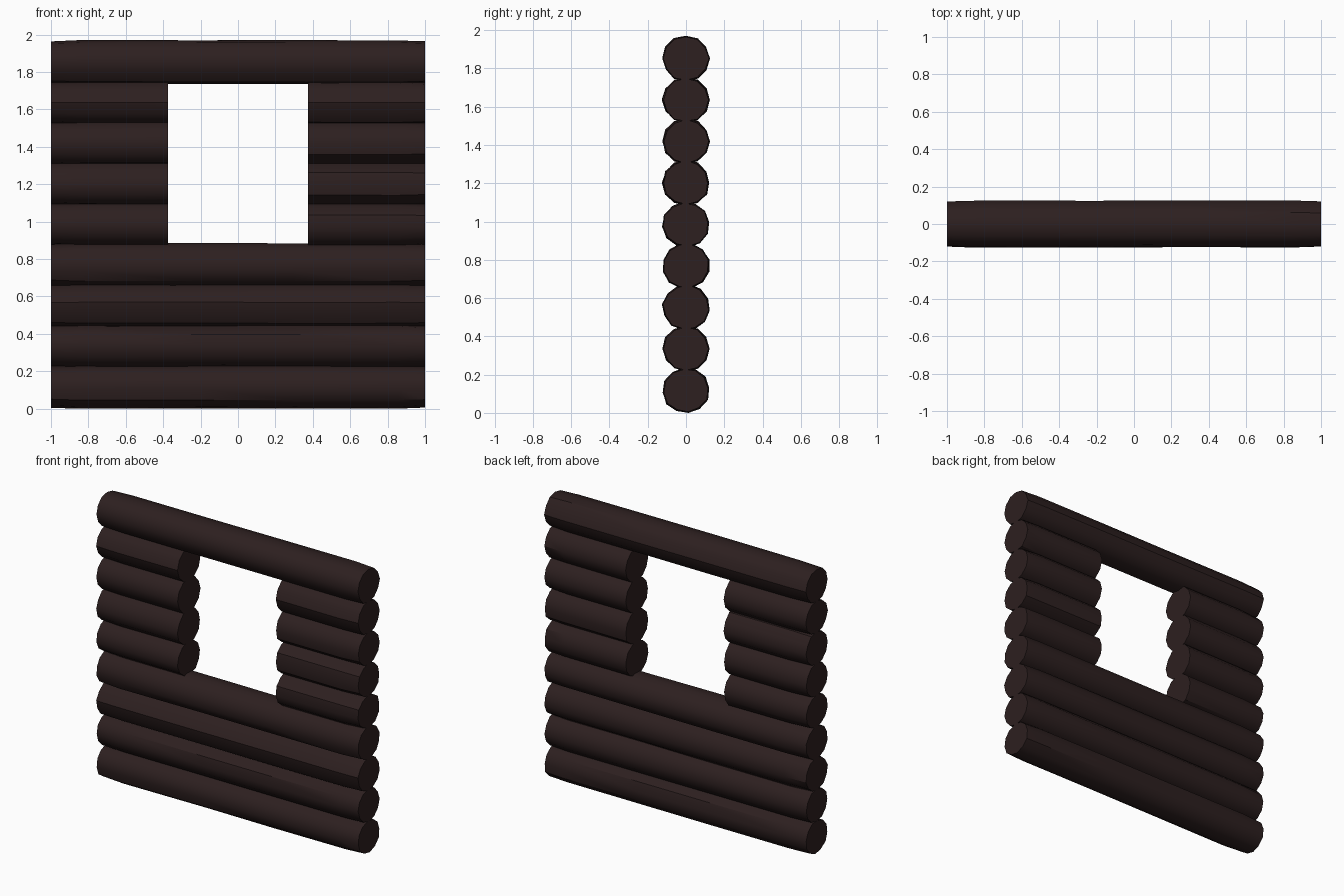
import bpy, bmesh, math, random

if "Cube" in bpy.data.objects:
    bpy.data.objects.remove(bpy.data.objects["Cube"])

random.seed(4)
SIDES = 12
PITCH = 0.2168
FIRST_Z = 0.118

bark = bpy.data.materials.new("dark_bark")
bark.diffuse_color = (0.026, 0.014, 0.014, 1)
bark.use_nodes = True
bark.node_tree.nodes["Principled BSDF"].inputs["Base Color"].default_value = bark.diffuse_color


def log(name, stations, z, phase):
    """Rough-hewn log along x; stations are (x, radius) pairs."""
    bm = bmesh.new()
    wobble = [random.uniform(-0.003, 0.003) for _ in range(SIDES)]
    rings = []
    for x, r in stations:
        ring = []
        for i in range(SIDES):
            a = 2 * math.pi * i / SIDES + phase
            rad = r + wobble[i] + random.uniform(-0.002, 0.002)
            # logs are slightly flattened where they rest on each other
            zz = z + rad * 0.97 * math.sin(a)
            ring.append(bm.verts.new((x, rad * math.cos(a), max(0, zz))))
        rings.append(ring)
    for a, b in zip(rings, rings[1:]):
        for i in range(SIDES):
            j = (i + 1) % SIDES
            bm.faces.new((a[i], a[j], b[j], b[i]))
    bm.faces.new(rings[0])
    bm.faces.new(rings[-1])
    bmesh.ops.recalc_face_normals(bm, faces=bm.faces)
    me = bpy.data.meshes.new(name)
    bm.to_mesh(me)
    bm.free()
    me.materials.append(bark)
    ob = bpy.data.objects.new(name, me)
    bpy.context.collection.objects.link(ob)
    bpy.context.view_layer.objects.active = ob
    ob.select_set(True)
    bpy.ops.object.shade_smooth_by_angle(angle=math.radians(35))
    ob.select_set(False)


END, MID = 0.117, 0.123
full = [(-1, END), (-0.84, MID), (-0.2, MID), (0.3, MID), (0.86, MID), (1, END)]
left = [(-1, END), (-0.84, MID), (-0.375, MID)]
right = [(0.375, MID), (0.86, MID), (1, END)]

# Nine courses; courses 4 to 7 are split by the window opening
for row in range(9):
    z = FIRST_Z + row * PITCH
    phase = math.radians(random.choice([0, 6, 15, 22]))
    if 4 <= row <= 7:
        log(f"left_log_{row}", left, z, phase)
        log(f"right_log_{row}", right, z, phase)
    else:
        log(f"full_log_{row}", full, z, phase)
